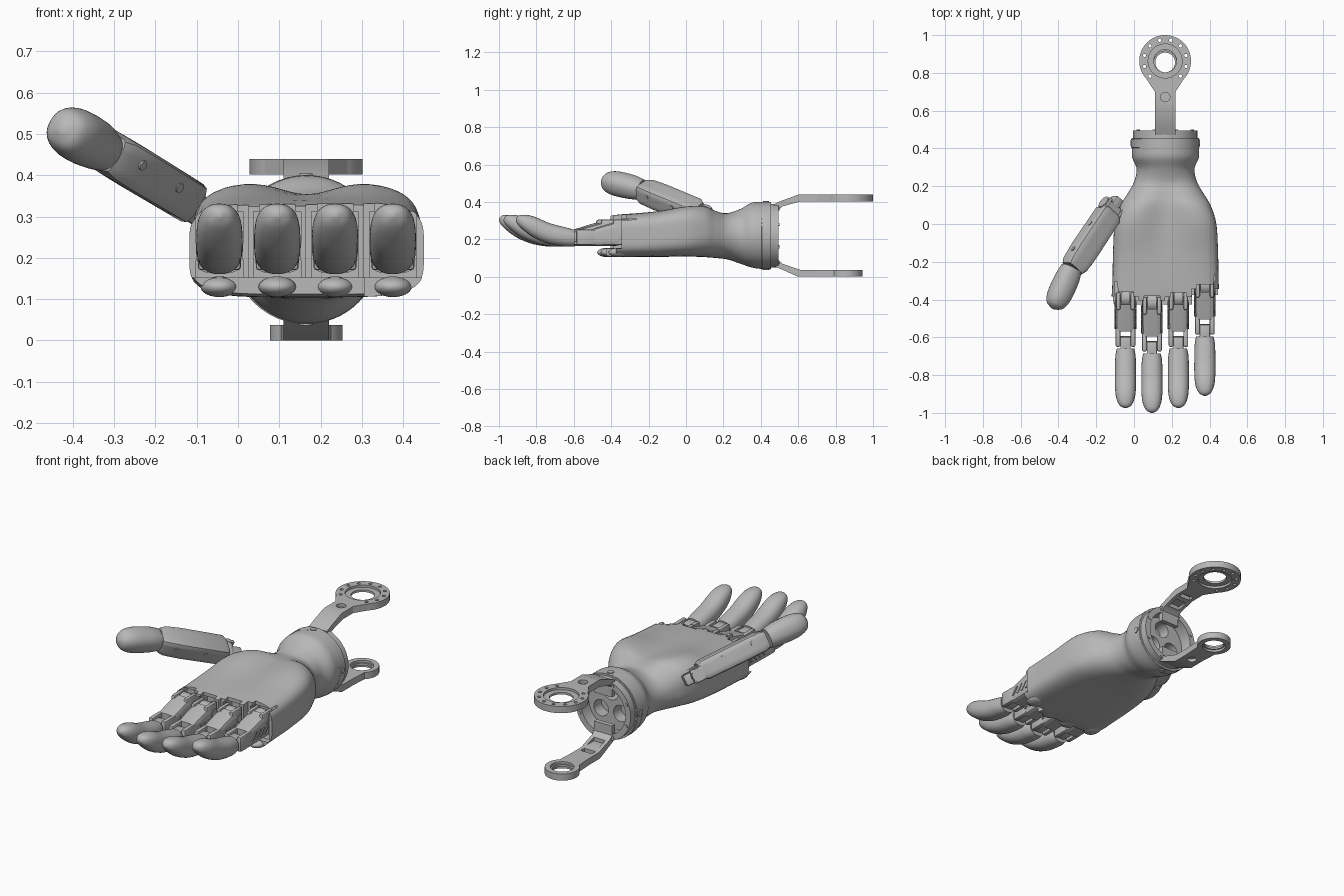
import bpy, bmesh, math
from mathutils import Matrix, Vector

if "Cube" in bpy.data.objects:
    bpy.data.objects.remove(bpy.data.objects["Cube"])

grey = bpy.data.materials.new("matte_grey")
grey.use_nodes = True
grey.diffuse_color = (0.48, 0.48, 0.48, 1)
grey.node_tree.nodes["Principled BSDF"].inputs["Base Color"].default_value = (0.48, 0.48, 0.48, 1)
parts = []
WX, WZ = 0.165, 0.22          # wrist axis


def finish(name, bm, m=None):
    if m:
        bm.transform(m)
    bmesh.ops.recalc_face_normals(bm, faces=bm.faces[:])
    me = bpy.data.meshes.new(name)
    bm.to_mesh(me)
    bm.free()
    me.materials.append(grey)
    ob = bpy.data.objects.new(name, me)
    bpy.context.collection.objects.link(ob)
    parts.append(ob)
    return ob


def skin(name, rings, m=None, closed=False):
    """Bridge equal rings of points; cap the ends unless closed on itself."""
    bm = bmesh.new()
    vs = [[bm.verts.new(p) for p in r] for r in rings]
    n = len(rings[0])
    pairs = list(zip(vs, vs[1:])) + ([(vs[-1], vs[0])] if closed else [])
    for a, b in pairs:
        for i in range(n):
            bm.faces.new((a[i], a[(i + 1) % n], b[(i + 1) % n], b[i]))
    if not closed:
        bm.faces.new(vs[0])
        bm.faces.new(vs[-1])
    return finish(name, bm, m)


def box(name, lo, hi, bevel=0, m=None):
    bm = bmesh.new()
    bmesh.ops.create_cube(bm, size=1)
    lo, hi = Vector(lo), Vector(hi)
    bm.transform(Matrix.Translation((lo + hi) / 2) @ Matrix.Diagonal((*(hi - lo), 1)))
    if bevel:
        bmesh.ops.bevel(bm, geom=bm.edges[:], offset=bevel, segments=2, affect="EDGES", profile=0.5)
    return finish(name, bm, m)


def rod(name, p, q, r, m=None, n=24):
    p, q = Vector(p), Vector(q)
    bm = bmesh.new()
    turn = (q - p).to_track_quat("Z", "Y").to_matrix().to_4x4()
    bmesh.ops.create_cone(bm, cap_ends=True, segments=n, radius1=r, radius2=r, depth=(q - p).length,
                          matrix=Matrix.Translation((p + q) / 2) @ turn)
    return finish(name, bm, m)


def ball(name, centre, radii):
    bm = bmesh.new()
    bmesh.ops.create_uvsphere(bm, u_segments=20, v_segments=12, radius=1)
    return finish(name, bm, Matrix.Translation(centre) @ Matrix.Diagonal((*radii, 1)))


def prism(name, outline, axis, lo, hi):
    """Extrude an outline along x (outline in y, z) or along z (outline in x, y)."""
    put = (lambda p, d: (d, *p)) if axis == "x" else (lambda p, d: (*p, d))
    return skin(name, [[put(p, d) for p in outline] for d in (lo, hi)])


def lathe(name, profile, m, n=48):
    turns = [2 * math.pi * i / n for i in range(n)]
    return skin(name, [[(r * math.cos(t), r * math.sin(t), h) for r, h in profile] for t in turns], m, True)


def cut(ob, cutters):
    for c in cutters:
        mod = ob.modifiers.new("cut", "BOOLEAN")
        mod.object, mod.operation, mod.solver = c, "DIFFERENCE", "EXACT"
        bpy.context.view_layer.objects.active = ob
        bpy.ops.object.modifier_apply(modifier=mod.name)
        parts.remove(c)
        bpy.data.objects.remove(c)


def smooth_stations(st, sub):
    """Catmull-Rom through rows of numbers."""
    out = []
    for i in range(len(st) - 1):
        a, b, c, d = st[max(i - 1, 0)], st[i], st[i + 1], st[min(i + 2, len(st) - 1)]
        for k in range(sub):
            t = k / sub
            out.append([0.5 * (2 * q + (r - p) * t + (2 * p - 5 * q + 4 * r - s) * t * t
                               + (3 * q - p - 3 * r + s) * t ** 3) for p, q, r, s in zip(a, b, c, d)])
    return out + [list(st[-1])]


def oval(x, y, z, a, h, e=2, dip=0, n=32):
    """Superellipse section across y, with an optional valley along its top."""
    ring = []
    for i in range(n):
        c, s = math.cos(math.tau * i / n), math.sin(math.tau * i / n)
        k = (abs(c) ** e + abs(s) ** e) ** (-1 / e)
        drop = dip * math.exp(-(k * c / 0.38) ** 2) if s > 0 else 0
        ring.append((x + a * k * c, y, z + h * k * s - drop))
    return ring


# Palm and wrist: y, half width, bottom, top, squareness, valley depth
palm_rows = [(.455, .178, .04, .40, 2, 0), (.40, .178, .042, .40, 2, 0), (.35, .176, .05, .395, 2, 0),
             (.29, .153, .07, .362, 2, 0), (.22, .168, .093, .342, 2.1, .002), (.16, .202, .10, .362, 2.4, .015),
             (.10, .238, .105, .388, 2.9, .034), (0, .269, .108, .384, 3.7, .032),
             (-.15, .278, .106, .354, 4.2, .01), (-.30, .281, .105, .337, 4.5, 0),
             (-.38, .285, .105, .33, 4.5, 0), (-.425, .281, .112, .32, 4.5, 0)]
palm = skin("palm", [oval(WX + .002, y, (lo + hi) / 2, a, (hi - lo) / 2, e, d, 80)
                     for y, a, lo, hi, e, d in smooth_stations(palm_rows, 5)])

# Fingers: centre x, palm edge y, shift along y
fingers = {"index": (-.045, -.385, .025), "middle": (.095, -.405, 0),
           "ring": (.235, -.387, .025), "little": (.375, -.345, .09)}
cutters = []
for name, (x, edge, dy) in fingers.items():
    left = x - (.2 if name == "index" else .0703)
    right = x + (.2 if name == "little" else .0701)
    cutters += [box("c", (left, -.6, .152), (right, edge, .5)),
                box("c", (x - .057, -.6, .153), (x + .057, edge + .08, .312)),
                box("c", (x - .043, -.6, .25), (x + .043, edge + .025, .5))]
cutters.append(box("c", (.306, -.6, 0), (.6, -.375, .3)))
# Wrist socket with three round openings
cutters.append(rod("c", (WX, .425, WZ), (WX, .6, WZ), .138, n=48))
for i in range(3):
    t = math.pi / 2 + i * math.tau / 3
    px, pz = WX + .07 * math.cos(t), WZ + .07 * math.sin(t)
    cutters.append(rod("c", (px, .36, pz), (px, .5, pz), .045))
cut(palm, cutters)

# Wrist collar and its screws
to_y = Matrix.Translation((WX, 0, WZ)) @ Matrix.Rotation(-math.pi / 2, 4, "X")
lathe("wrist_collar", [(.138, .44), (.17, .44), (.17, .495), (.138, .495)], to_y)
lathe("wrist_band", [(.17, .40), (.1805, .405), (.1805, .45), (.17, .455)], to_y)
for i in range(4):
    t = i * math.pi / 2
    d = Vector((math.cos(t), 0, math.sin(t)))
    c = Vector((WX, .428, WZ))
    rod("wrist_screw", c + d * .16, c + d * .184, .016)
for i in range(8):
    t = (i + .5) * math.pi / 4
    px, pz = WX + .155 * math.cos(t), WZ + .155 * math.sin(t)
    rod("collar_bolt", (px, .48, pz), (px, .499, pz), .009, n=12)


# Mounting brackets: bent arm, tapered neck and stepped ring
def bracket(name, z0, z1, side, wall, yc, r, hole, lip, bolts):
    mid, in_z = (z0 + z1) / 2, (z0 if side > 0 else z1)
    out_z = z0 + z1 - in_z
    root = WZ + side * .08
    arm = prism(name + "_arm", [(.47, root), (.47, wall), (.505, wall + side * .016), (.60, out_z), (.70, out_z),
                                (.70, in_z), (.61, in_z), (.515, wall - side * .012),
                                (.495, wall - side * .03), (.495, root)], "x", WX - .055, WX + .055)
    # pockets on the inner side, round recess on the outer
    a, b = sorted((wall - side * .05, wall + side * .012))
    cut(arm, [box("c", (WX - .035, .525, a), (WX + .035, .585, b)),
              box("c", (WX - .035, .61, in_z - .022), (WX + .035, .642, in_z + .022)),
              rod("c", (WX, .672, mid), (WX, .672, out_z + side * .05), .025)])
    y1 = yc - hole - .004
    wide = math.sqrt(r * r - (yc - y1) ** 2)
    prism(name + "_neck", [(WX - .055, .70), (WX + .055, .70), (WX + wide, y1), (WX - wide, y1)], "z", z0, z1)
    ring = lathe(name + "_ring", [(r, z0), (r, z1), (hole, z1), (hole, mid + .006), (lip, mid + .006),
                                  (lip, mid - .006), (hole, mid - .006), (hole, z0)],
                 Matrix.Translation((WX, yc, 0)), 64)
    holes = []
    for i in range(bolts):
        t = (i + .5) * math.tau / bolts
        px, py, k = math.cos(t), math.sin(t), (r + hole) / 2
        holes.append(rod("c", (WX + k * px, yc + k * py, z0 - .1), (WX + k * px, yc + k * py, z1 + .1), .009, n=12))
    cut(ring, holes)


bracket("upper_bracket", .402, .439, 1, .388, .863, .137, .09, .06, 12)
bracket("lower_bracket", 0, .037, -1, .058, .855, .088, .06, .052, 0)

# Section rows: y, centre height, half width, half height
tip_rows = [(-.685, .207, .046, .044), (-.73, .212, .054, .051), (-.82, .231, .056, .056),
            (-.90, .264, .055, .057), (-.95, .286, .048, .045), (-.985, .30, .031, .027), (-1, .303, .006, .006)]
block_rows = [(-.595, .209, .051, .045), (-.54, .218, .053, .054), (-.45, .232, .053, .066)]
thumb_tip_rows = [(.015, -.002, .056, .052), (-.04, 0, .064, .061), (-.12, 0, .065, .064), (-.17, 0, .059, .058),
                  (-.205, 0, .043, .042), (-.223, 0, .012, .012)]
thumb_rows = [(.06, 0, .05, .042), (.035, 0, .066, .053), (-.20, 0, .068, .055),
              (-.29, 0, .063, .054), (-.32, 0, .052, .046)]


def limb(name, rows, sub, e, m):
    skin(name, [oval(0, y, z, a, h, e) for y, z, a, h in smooth_stations(rows, sub)], m)


for name, (x, edge, dy) in fingers.items():
    m = Matrix.Translation((x, dy, 0))
    limb(name + "_tip", tip_rows, 4, 2.3, m)
    limb(name + "_knuckle_block", block_rows, 1, 5, m)
    # middle hinge
    box(name + "_tongue", (-.027, -.71, .185), (.027, -.622, .242), .006, m)
    rod(name + "_pin", (-.05, -.645, .212), (.05, -.645, .212), .026, m)
    for s in (-1, 1):
        box(name + "_front_fork", (s * .039 - .013, -.675, .17), (s * .039 + .013, -.575, .253), .008, m)
        box(name + "_rear_fork", (s * .038 - .012, -.48, .17), (s * .038 + .012, -.385, .305), .01, m)
        for k in range(4):
            y = -.58 + k * .035 + dy
            prism(name + "_side_rib", [(y, .195), (y + .012, .195), (y + .045, .235), (y + .033, .235)],
                  "x", x + s * .054 - .003, x + s * .054 + .003)
    # base hinge
    box(name + "_link", (-.02, -.48, .20), (.02, -.33 - dy * .4, .27), .008, m)
    rod(name + "_knuckle_pin", (-.052, -.415, .245), (.052, -.415, .245), .026, m)
    rod(name + "_knuckle_roller", (-.024, -.415, .25), (.024, -.415, .25), .05, m)
    ball(name + "_base_pad", (x, edge - .015, .13), (.046, .055, .025))


# Thumb
def frame(p, q, up):
    y = (Vector(p) - Vector(q)).normalized()
    x = y.cross(Vector(up)).normalized()
    return Matrix.Translation(p) @ Matrix((x, y, x.cross(y))).transposed().to_4x4()


A, B, C = (-.158, .018, .362), (-.336, -.25, .47), (-.424, -.44, .514)
up = (.52, 0, .86)
m = frame(A, B, up)
limb("thumb_body", thumb_rows, 1, 6, m)
for y in (-.07, -.24):
    rod("thumb_bolt", (-.07, y, .015), (.07, y, .015), .012, m)
for s in (-1, 1):
    box("thumb_fork", (s * .047 - .011, .02, -.045), (s * .047 + .011, .115, .03), .01, m)
box("thumb_link", (-.025, .02, -.04), (.025, .15, .02), .008, m)
rod("thumb_pin", (-.062, .08, -.008), (.062, .08, -.008), .034, m)
limb("thumb_tip", thumb_tip_rows, 4, 2.3, frame(B, C, up))

# Smooth shading with crisp edges
bpy.ops.object.select_all(action="DESELECT")
for ob in parts:
    ob.select_set(True)
bpy.context.view_layer.objects.active = palm
bpy.ops.object.shade_smooth_by_angle(angle=math.radians(35))
